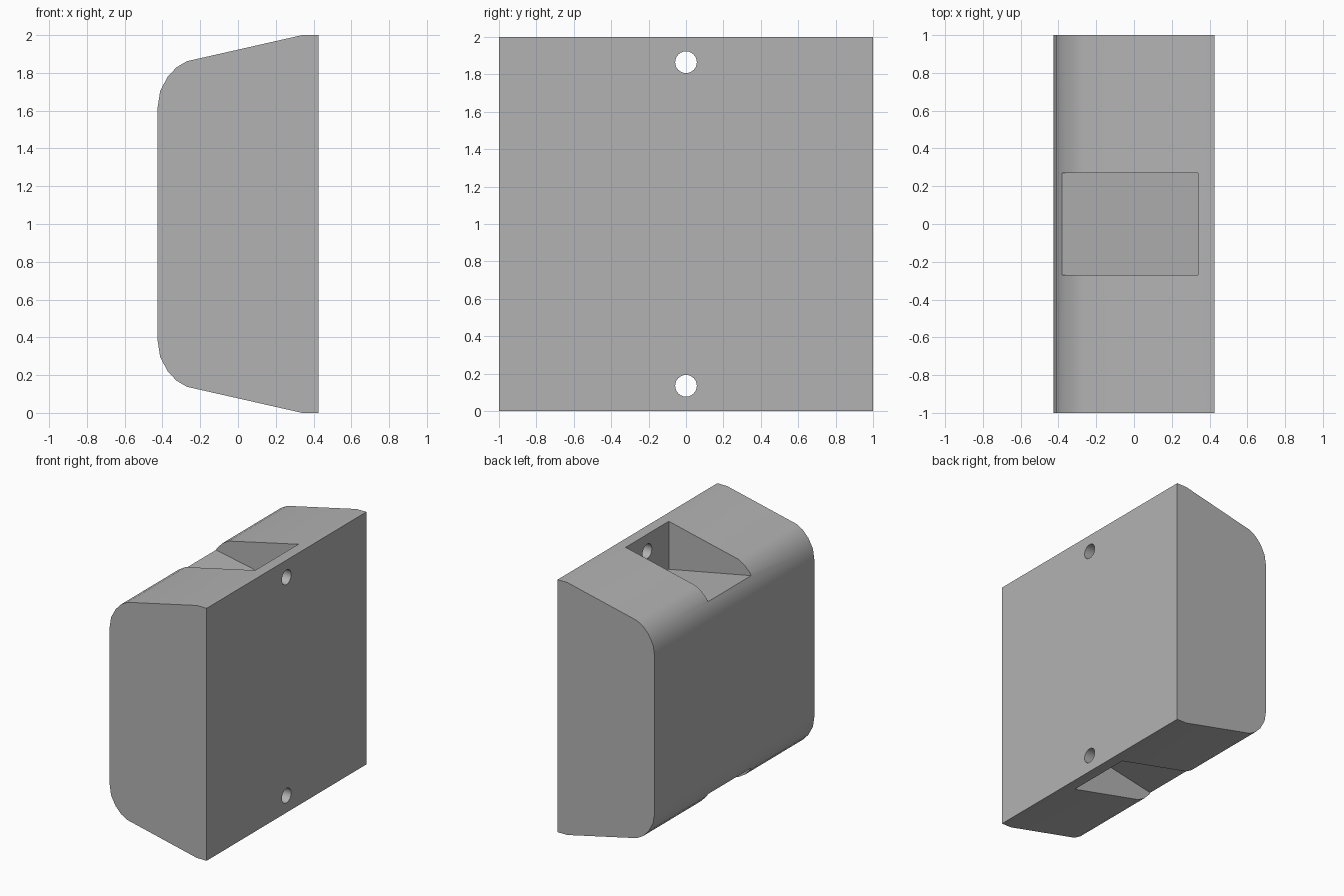
import bpy, bmesh, math
from mathutils import Matrix

cube = bpy.data.objects.get("Cube")
if cube:
    bpy.data.objects.remove(cube, do_unlink=True)

grey = bpy.data.materials.new("plain grey")
grey.use_nodes = True
GREY = (0.45, 0.45, 0.45, 1)
grey.diffuse_color = GREY
grey.node_tree.nodes["Principled BSDF"].inputs["Base Color"].default_value = GREY


def add_object(name, bm):
    bmesh.ops.recalc_face_normals(bm, faces=bm.faces)
    mesh = bpy.data.meshes.new(name)
    bm.to_mesh(mesh)
    bm.free()
    mesh.materials.append(grey)
    obj = bpy.data.objects.new(name, mesh)
    bpy.context.collection.objects.link(obj)
    return obj


def prism(name, profile, half_depth):
    """Extrude an (x, z) profile along y, centred on y = 0."""
    bm = bmesh.new()
    face = bm.faces.new([bm.verts.new((x, -half_depth, z)) for x, z in profile])
    moved = bmesh.ops.extrude_face_region(bm, geom=[face])["geom"]
    verts = [v for v in moved if isinstance(v, bmesh.types.BMVert)]
    bmesh.ops.translate(bm, verts=verts, vec=(0, 2 * half_depth, 0))
    return add_object(name, bm)


def flip(profile):
    """Mirror a profile about mid height."""
    return [(x, 2 - z) for x, z in reversed(profile)]


# Body: flat mounting face, tapered ends, rounded outer edges
upper = [(0.425, 2), (0.34, 2), (-0.27, 1.862), (-0.325, 1.83),
         (-0.372, 1.78), (-0.412, 1.705), (-0.425, 1.62)]
body = prism("housing_body", upper + flip(upper), 1)

# Wedge-shaped screw pockets and the screw holes behind them
pocket = [(0.34, 1.62), (0.34, 2.3), (-0.6, 2.3), (-0.6, 1.805)]
cutters = [prism("upper_pocket_cutter", pocket, 0.27),
           prism("lower_pocket_cutter", flip(pocket), 0.27)]
for label, z in (("upper", 1.865), ("lower", 0.135)):
    bm = bmesh.new()
    bmesh.ops.create_cone(bm, cap_ends=True, segments=24, radius1=0.058,
                          radius2=0.058, depth=0.4,
                          matrix=Matrix.Translation((0.4, 0, z))
                          @ Matrix.Rotation(math.pi / 2, 4, 'Y'))
    cutters.append(add_object(label + "_hole_cutter", bm))

bpy.ops.object.select_all(action='DESELECT')
bpy.context.view_layer.objects.active = body
body.select_set(True)
for cutter in cutters:
    cutter.hide_render = True
    mod = body.modifiers.new(cutter.name, 'BOOLEAN')
    mod.operation = 'DIFFERENCE'
    mod.solver = 'EXACT'
    mod.object = cutter
    bpy.ops.object.modifier_apply(modifier=mod.name)
    bpy.data.objects.remove(cutter, do_unlink=True)

bpy.ops.object.shade_smooth_by_angle(angle=math.radians(30))
